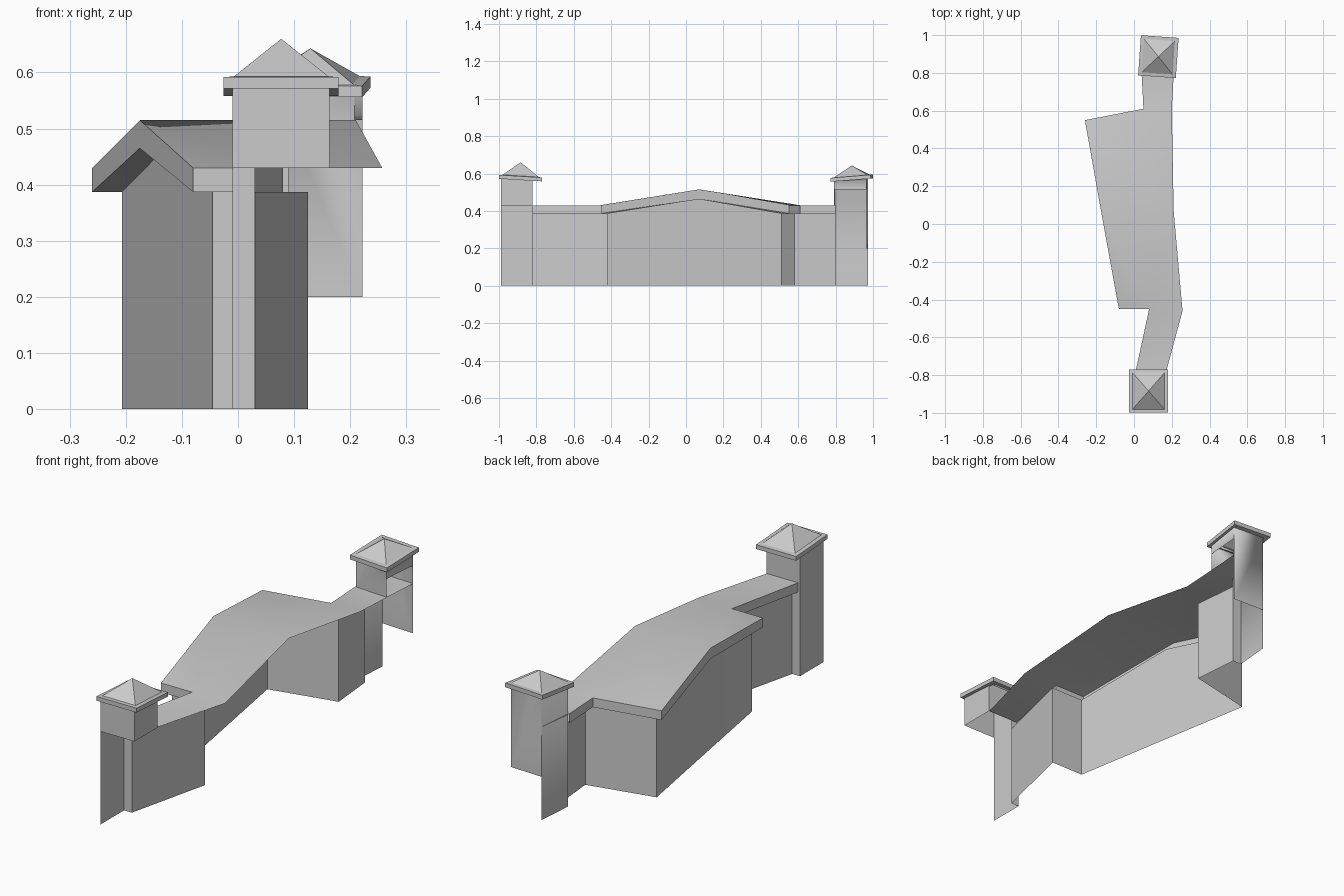
import bpy, bmesh
from math import radians
from mathutils import Vector, Matrix

if "Cube" in bpy.data.objects:
    bpy.data.objects.remove(bpy.data.objects["Cube"])


def make(name, faces, angle=35):
    """Build one object from a list of faces given as point lists."""
    bm = bmesh.new()
    for f in faces:
        bm.faces.new([bm.verts.new(p) for p in f])
    bmesh.ops.remove_doubles(bm, verts=bm.verts, dist=0.0005)
    bmesh.ops.recalc_face_normals(bm, faces=bm.faces)
    me = bpy.data.meshes.new(name)
    bm.to_mesh(me)
    bm.free()
    ob = bpy.data.objects.new(name, me)
    bpy.context.collection.objects.link(ob)
    bpy.ops.object.select_all(action='DESELECT')
    ob.select_set(True)
    bpy.context.view_layer.objects.active = ob
    bpy.ops.object.shade_smooth_by_angle(angle=radians(angle))
    return ob


def bridge(a, b, closed=False):
    """Quads between two matching point rows."""
    n = len(a)
    return [[a[i], a[(i + 1) % n], b[(i + 1) % n], b[i]]
            for i in range(n if closed else n - 1)]


def wall(p, q, lo, hi):
    return [(*p, lo), (*q, lo), (*q, hi), (*p, hi)]


EAVE, RIDGE = 0.43, 0.515
DROP = 0.043

# Roof corners: left edge (overhanging) and right edge (cut open)
left = [(0.0, -0.82, EAVE), (0.08, -0.45, EAVE), (-0.08, -0.45, EAVE),
        (-0.175, 0.07, RIDGE), (-0.26, 0.55, EAVE), (0.05, 0.61, EAVE),
        (0.04, 0.80, EAVE)]
right = [(0.16, -0.82, EAVE), (0.257, -0.46, EAVE), (0.21, 0.07, RIDGE),
         (0.2, 0.61, EAVE), (0.21, 0.79, EAVE)]

make("roof", [
    [left[0], right[0], right[1], left[1]],
    [left[2], left[1], right[1], right[2], left[3]],
    [left[3], right[2], right[3], left[5], left[4]],
    [left[5], right[3], right[4], left[6]],
    [left[6], right[4], (0.222, 0.965, EAVE), (0.06, 0.972, EAVE)],
])

# Fascia and soffit below the left roof edge, then the wall itself
plan = [(0.03, -0.82), (0.125, -0.42), (-0.045, -0.42), (-0.13, 0.07),
        (-0.207, 0.51), (0.11, 0.58), (0.09, 0.80)]
drop = [(x, y, z - (0.05 if z > EAVE else DROP)) for x, y, z in left]
wall_top = [(x, y, d[2]) for (x, y), d in zip(plan, drop)]
wall_base = [(x, y, 0) for x, y in plan]
make("fascia", bridge(left, drop) + bridge(drop, wall_top))
make("wall", bridge(wall_base, wall_top))


def tower(name, ring, lows, top):
    """Shaft whose sides (front, right, back, left) start at different heights."""
    make(name, [wall(ring[i], ring[(i + 1) % 4], lows[i], top) for i in range(4)])


front_ring = [(-0.01, -0.99), (0.163, -0.99), (0.163, -0.82), (-0.01, -0.82)]
back_ring = [(0.045, 0.80), (0.208, 0.79), (0.222, 0.965), (0.06, 0.972)]
tower("front_tower", front_ring, (EAVE, EAVE, EAVE, 0), 0.575)
tower("back_tower", back_ring, (EAVE, 0.515, 0.2, 0), 0.575)

# Short returns joining the tower corners to the wall
make("front_return", [wall(front_ring[3], plan[0], 0, EAVE)])
make("back_return", [wall(plan[-1], back_ring[0], 0, EAVE)])


def cap(name, centre, size, turn, tilt, z, apex):
    """Slightly tilted slab with a lip and an inset pyramid."""
    rot = Matrix.Rotation(radians(turn), 3, 'Z')

    def ring(inset, dz):
        out = []
        for sx, sy in ((-1, -1), (1, -1), (1, 1), (-1, 1)):
            v = rot @ Vector((sx * (size[0] / 2 - inset), sy * (size[1] / 2 - inset), 0))
            out.append((centre[0] + v.x, centre[1] + v.y, z + dz + tilt * v.y))
        return out

    rings = [ring(0.022, -0.02), ring(0, -0.02), ring(0, 0), ring(0.018, 0.002)]
    faces = [f for a, b in zip(rings, rings[1:]) for f in bridge(a, b, True)]
    tip = (*centre, apex)
    faces += [[rings[-1][i], rings[-1][(i + 1) % 4], tip] for i in range(4)]
    make(name, faces, 20)


cap("front_tower_cap", (0.077, -0.884), (0.205, 0.23), 0, -0.06, 0.585, 0.66)
cap("back_tower_cap", (0.129, 0.886), (0.2, 0.213), -4, 0.08, 0.585, 0.643)
